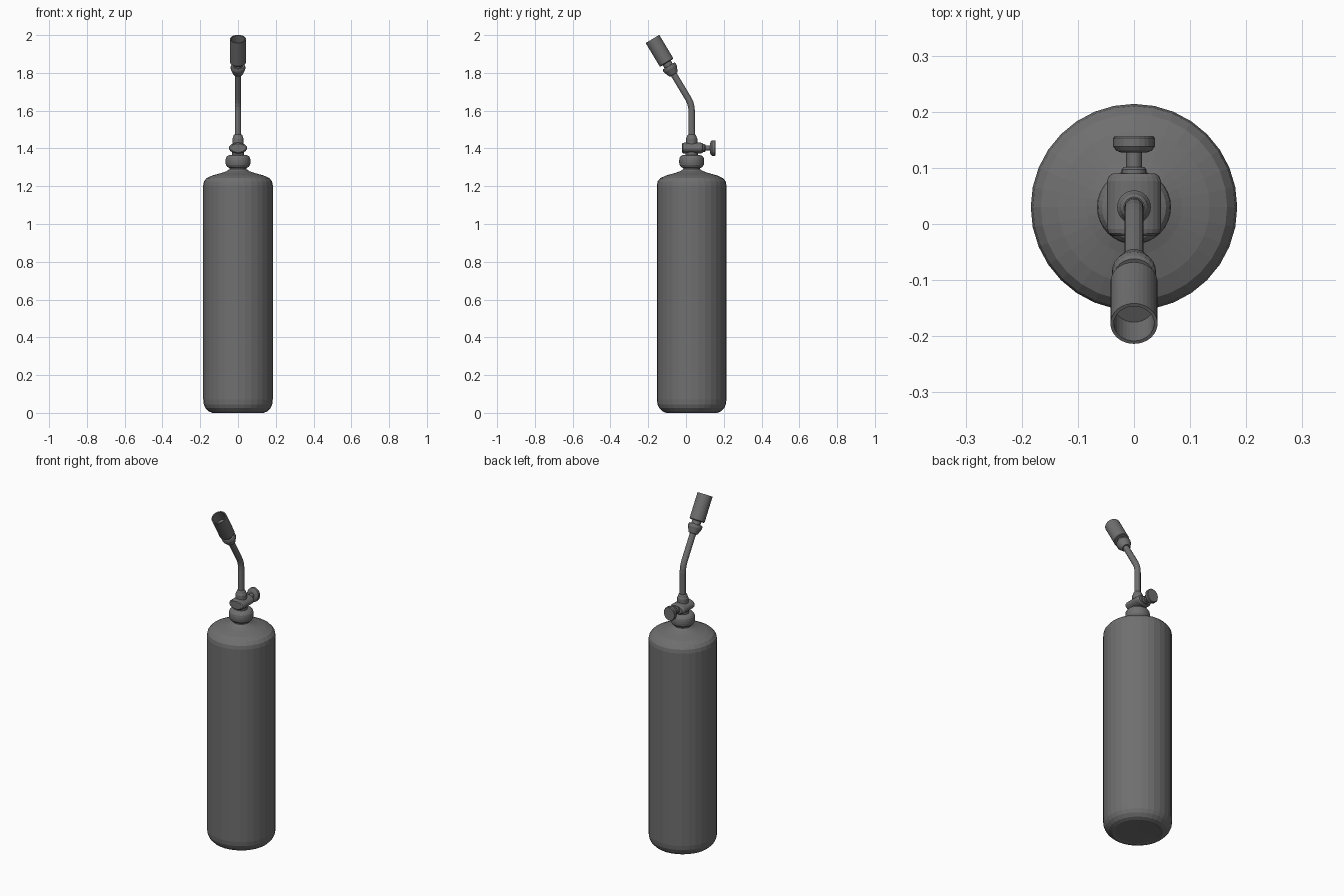
import bpy, bmesh, math
from mathutils import Vector, Matrix

if "Cube" in bpy.data.objects:
    bpy.data.objects.remove(bpy.data.objects["Cube"])

AXIS_Y = 0.03                      # the tank stands slightly behind the origin
TILT = math.radians(31)            # forward lean of the burner
BEND = Vector((0, AXIS_Y, 1.634))
DIRECTION = Vector((0, -math.sin(TILT), math.cos(TILT)))

metal = bpy.data.materials.new("dark_grey_metal")
metal.diffuse_color = (0.16, 0.16, 0.16, 1)
metal.use_nodes = True
metal.node_tree.nodes["Principled BSDF"].inputs["Base Color"].default_value = metal.diffuse_color


def lathe(name, profile, matrix, sides=32):
    """Revolve (radius, height) points around local z, then place with matrix."""
    bm = bmesh.new()
    rings = []
    for r, h in profile:
        if r == 0:
            rings.append([bm.verts.new((0, 0, h))] * sides)
        else:
            rings.append([bm.verts.new((r * math.cos(2 * math.pi * i / sides),
                                        r * math.sin(2 * math.pi * i / sides), h))
                          for i in range(sides)])
    for a, b in zip(rings, rings[1:]):
        for i in range(sides):
            j = (i + 1) % sides
            bm.faces.new(list(dict.fromkeys((a[i], a[j], b[j], b[i]))))
    bm.transform(matrix)
    bmesh.ops.recalc_face_normals(bm, faces=bm.faces)
    mesh = bpy.data.meshes.new(name)
    bm.to_mesh(mesh)
    bm.free()
    mesh.materials.append(metal)
    obj = bpy.data.objects.new(name, mesh)
    bpy.context.collection.objects.link(obj)
    return obj


upright = Matrix.Translation((0, AXIS_Y, 0))
# local z pointing back (+y), at valve height
backward = Matrix.Translation((0, 0, 1.402)) @ Matrix.Rotation(-math.pi / 2, 4, 'X')
leaning = Matrix.Translation(BEND) @ Matrix.Rotation(TILT, 4, 'X')

# Gas tank with rounded base and shoulder
lathe("gas_tank", [(0, 0.005), (0.12, 0.003), (0.135, 0), (0.155, 0.008), (0.172, 0.025),
                   (0.181, 0.045), (0.184, 0.07), (0.184, 1.205), (0.18, 1.226),
                   (0.166, 1.243), (0.135, 1.257), (0.085, 1.271), (0.06, 1.28),
                   (0.045, 1.29), (0.042, 1.31), (0, 1.31)], upright)

# Rounded collar and short neck
lathe("collar", [(0, 1.296), (0.045, 1.296), (0.057, 1.302), (0.064, 1.313), (0.066, 1.325),
                 (0.066, 1.338), (0.064, 1.35), (0.057, 1.36), (0.045, 1.365), (0, 1.365)],
      upright)
lathe("valve_neck", [(0, 1.355), (0.033, 1.355), (0.033, 1.39), (0, 1.39)], upright)

# Flattened valve body lying along y
lathe("valve_body", [(0, -0.021), (0.038, -0.021), (0.045, -0.017), (0.048, -0.009),
                     (0.048, 0.077), (0.045, 0.085), (0.038, 0.09), (0, 0.09)],
      backward @ Matrix.Diagonal((1, 0.6, 1, 1)), 24)

# Control knob on its stem
lathe("knob_bushing", [(0, 0.08), (0.022, 0.08), (0.022, 0.097), (0.018, 0.102),
                       (0, 0.102)], backward, 24)
lathe("knob_stem", [(0, 0.095), (0.014, 0.095), (0.014, 0.135), (0, 0.135)], backward, 20)
lathe("control_knob", [(0, 0.127), (0.022, 0.127), (0.032, 0.131), (0.037, 0.138),
                       (0.037, 0.153), (0.034, 0.157), (0, 0.157)],
      backward @ Matrix.Diagonal((1, 1.1, 1, 1)), 24)

# Fitting that holds the pipe
lathe("pipe_fitting", [(0, 1.42), (0.03, 1.42), (0.03, 1.452), (0.026, 1.46), (0.023, 1.47),
                       (0.018, 1.475), (0, 1.475)], upright, 24)

# Bent gas pipe with a small fillet at the elbow
curve = bpy.data.curves.new("gas_pipe", 'CURVE')
curve.dimensions = '3D'
curve.bevel_depth = 0.017
curve.bevel_resolution = 4
curve.use_fill_caps = True
start, end = BEND - Vector((0, 0, 0.035)), BEND + DIRECTION * 0.035
path = [Vector((0, AXIS_Y, 1.45))]
for k in range(4):
    t = k / 3
    path.append(start * (1 - t) ** 2 + BEND * 2 * t * (1 - t) + end * t * t)
path.append(BEND + DIRECTION * 0.21)
spline = curve.splines.new('POLY')
spline.points.add(len(path) - 1)
for point, co in zip(spline.points, path):
    point.co = (*co, 1)
spline.use_smooth = False
curve.materials.append(metal)
pipe = bpy.data.objects.new("gas_pipe", curve)
bpy.context.collection.objects.link(pipe)

# Burner nut, neck and hollow burner tube
lathe("burner_nut", [(0, 0.184), (0.022, 0.184), (0.026, 0.188), (0.039, 0.219),
                     (0.039, 0.231), (0.035, 0.237), (0, 0.237)], leaning, 24)
lathe("burner_neck", [(0, 0.23), (0.025, 0.23), (0.025, 0.265), (0, 0.265)], leaning, 24)
lathe("burner_tube", [(0, 0.256), (0.039, 0.256), (0.042, 0.26), (0.042, 0.403),
                      (0.036, 0.403), (0.036, 0.338), (0, 0.338)], leaning)
